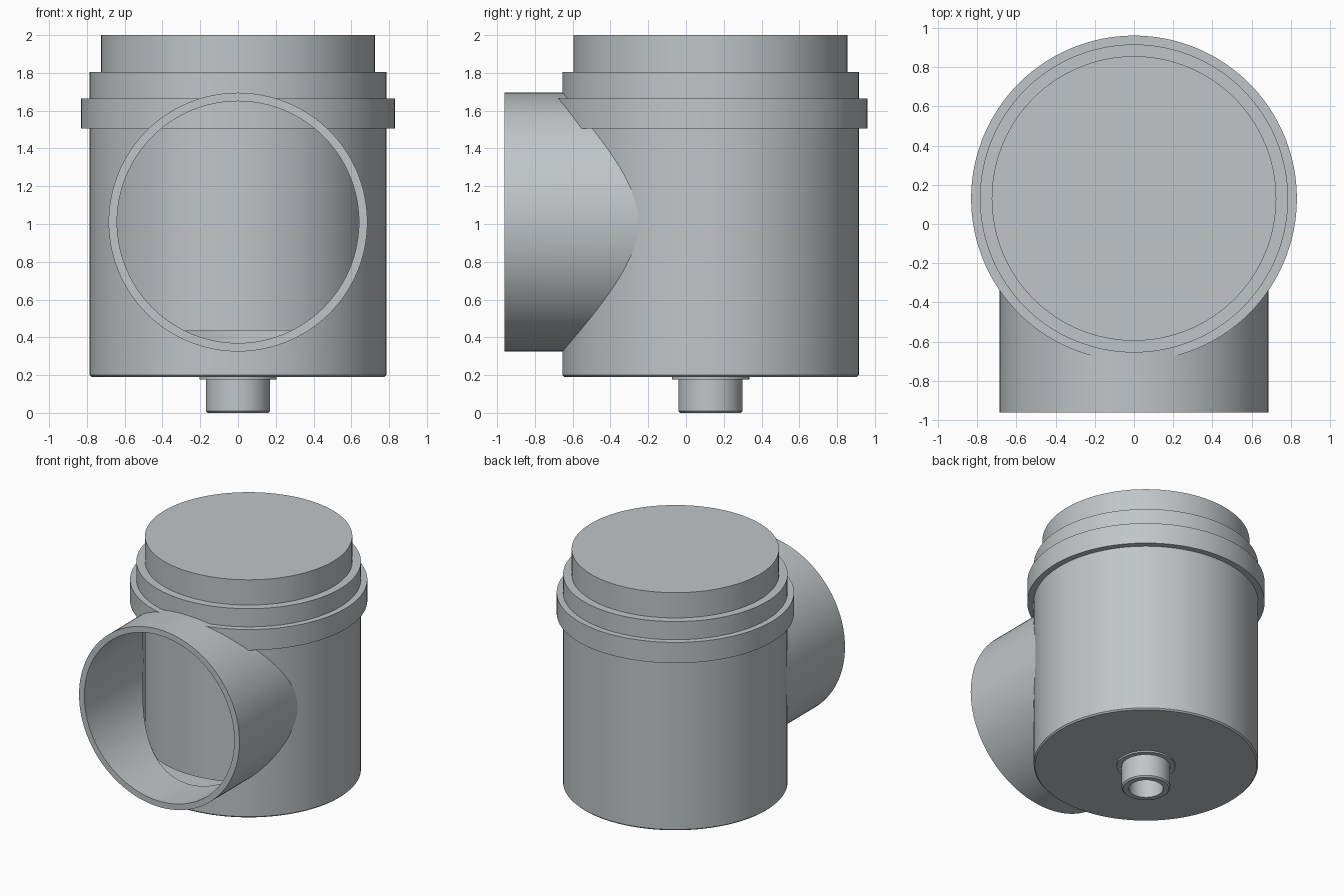
import bpy, bmesh, math
from mathutils import Matrix, Vector

cube = bpy.data.objects.get("Cube")
if cube:
    bpy.data.objects.remove(cube, do_unlink=True)

grey = bpy.data.materials.new("light grey")
grey.use_nodes = True
colour = (0.53, 0.56, 0.575, 1)
grey.diffuse_color = colour
grey.node_tree.nodes["Principled BSDF"].inputs["Base Color"].default_value = colour

AXIS_Y = 0.13      # centre of the upright housing
PORT_Z = 1.01      # centre height of the side port
UPRIGHT = Matrix.Translation((0, AXIS_Y, 0))
SIDEWAYS = Matrix.Translation((0, 0, PORT_Z)) @ Matrix.Rotation(math.pi / 2, 4, "X")


def lathe(name, profile, place=UPRIGHT, closed=False, steps=128):
    """Spin (radius, height) points about the local z axis."""
    bm = bmesh.new()
    verts = [bm.verts.new((r, 0, h)) for r, h in profile]
    pairs = list(zip(verts, verts[1:]))
    if closed:
        pairs.append((verts[-1], verts[0]))
    edges = [bm.edges.new(p) for p in pairs]
    bmesh.ops.spin(bm, geom=verts + edges, cent=(0, 0, 0), axis=(0, 0, 1),
                   angle=math.tau, steps=steps, use_duplicate=False)
    bmesh.ops.remove_doubles(bm, verts=bm.verts, dist=0.0005)
    bmesh.ops.recalc_face_normals(bm, faces=bm.faces)
    bm.transform(place)
    mesh = bpy.data.meshes.new(name)
    bm.to_mesh(mesh)
    bm.free()
    mesh.materials.append(grey)
    obj = bpy.data.objects.new(name, mesh)
    bpy.context.collection.objects.link(obj)
    return obj


def rod(name, radius, low, high, place=UPRIGHT):
    return lathe(name, [(0, low), (radius, low), (radius, high), (0, high)], place)


def cut(obj, cutter):
    """Subtract the cutter and bake the result."""
    mod = obj.modifiers.new("cut", "BOOLEAN")
    mod.operation, mod.solver, mod.object = "DIFFERENCE", "EXACT", cutter
    bpy.context.view_layer.update()
    result = obj.evaluated_get(bpy.context.evaluated_depsgraph_get())
    mesh = bpy.data.meshes.new_from_object(result)
    obj.modifiers.clear()
    obj.data = mesh
    bpy.data.objects.remove(cutter, do_unlink=True)


# Hollow housing, opened at the front by the port bore
housing = lathe("housing", [(0, 0.19), (0.775, 0.19), (0.785, 0.2), (0.785, 1.6),
                            (0.74, 1.6), (0.74, 0.235), (0, 0.235)])
cut(housing, rod("bore_cutter", 0.64, -0.1, 1.2, SIDEWAYS))

# Side port tube, trimmed to the curve of the housing
port = lathe("side_port", [(0.64, 0.1), (0.685, 0.1), (0.685, 0.96), (0.64, 0.96)],
             SIDEWAYS, closed=True)
cut(port, rod("housing_cutter", 0.765, -0.5, 2.5))

# Inner cartridge seen through the port
core = rod("inner_core", 0.725, 0.435, 1.55)

# Stepped lid with its collar
lid = lathe("lid", [(0, 1.505), (0.83, 1.505), (0.83, 1.665), (0.785, 1.665),
                    (0.785, 1.805), (0.725, 1.805), (0.725, 2), (0, 2)])

# Drain flange and hollow spout
flange = rod("drain_flange", 0.205, 0.178, 0.195)
spout = lathe("drain_spout", [(0.12, 0), (0.16, 0), (0.17, 0.01), (0.17, 0.2),
                              (0, 0.2), (0, 0.175), (0.12, 0.175), (0.12, 0)])

bpy.ops.object.select_all(action="DESELECT")
for part in (housing, port, core, lid, flange, spout):
    part.select_set(True)
bpy.context.view_layer.objects.active = housing
bpy.ops.object.shade_smooth_by_angle(angle=math.radians(30))
